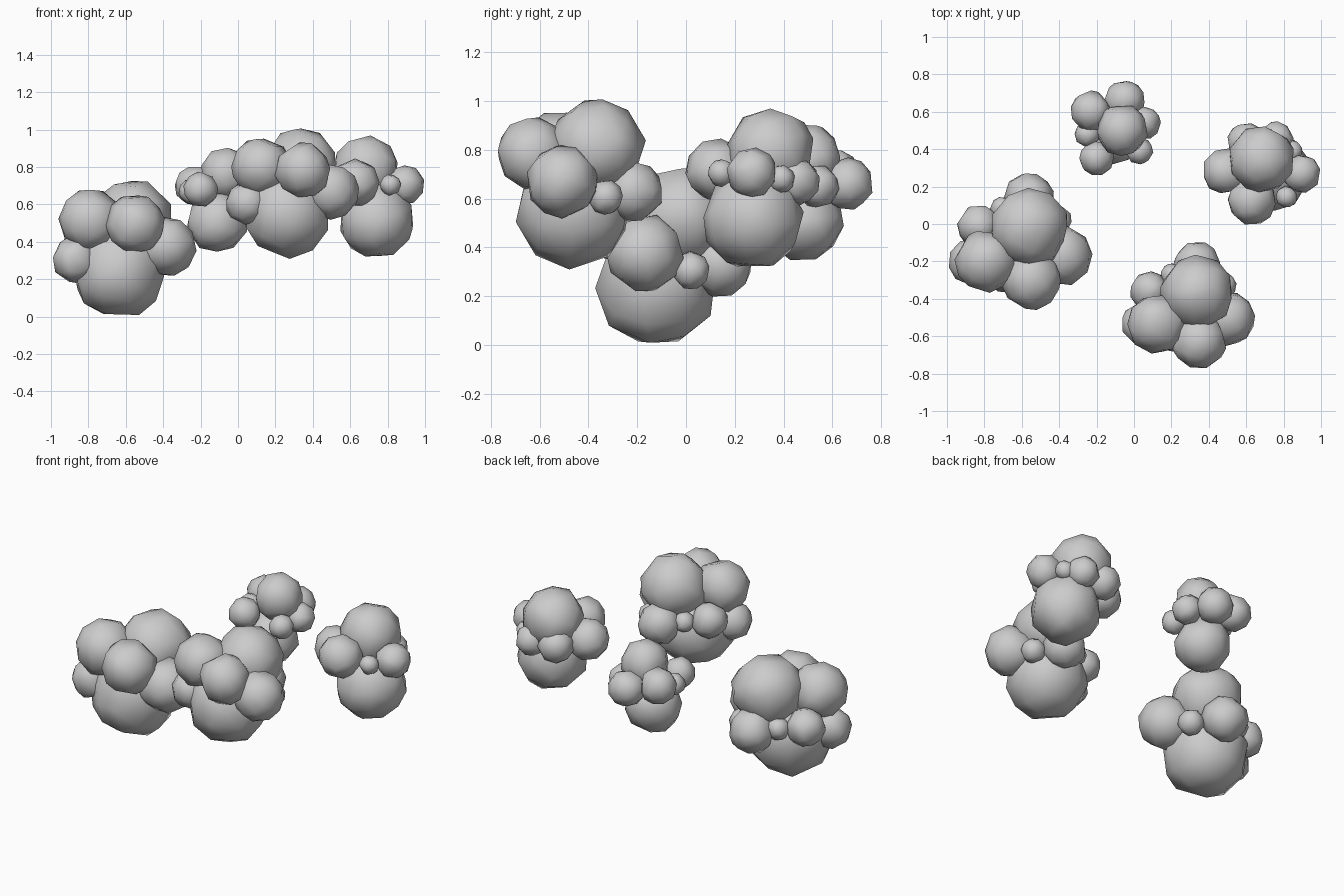
import bpy, bmesh, random, math
from mathutils import Vector, Euler

random.seed(7)


def puff(bm, centre, r):
    """Add one faceted ball: the convex hull of evenly spread, jittered points."""
    rot = Euler([random.uniform(0, 3) for _ in range(3)]).to_matrix()
    n = 36
    verts = []
    for i in range(n):
        z = 1 - (2 * i + 1) / n
        a = i * math.pi * (3 - math.sqrt(5))
        s = math.sqrt(1 - z * z)
        d = Vector((s * math.cos(a), s * math.sin(a), z))
        d += Vector([random.uniform(-0.12, 0.12) for _ in range(3)])
        verts.append(bm.verts.new(centre + rot @ d.normalized() * r * random.uniform(1.02, 1.07)))
    bmesh.ops.convex_hull(bm, input=verts)


def cluster(name, puffs, origin=(0, 0, 0), scale=1.0):
    bm = bmesh.new()
    for x, y, z, r in puffs:
        puff(bm, Vector(origin) + Vector((x, y, z)) * scale, r * scale)
    bmesh.ops.recalc_face_normals(bm, faces=bm.faces)
    mesh = bpy.data.meshes.new(name)
    bm.to_mesh(mesh)
    bm.free()
    obj = bpy.data.objects.new(name, mesh)
    bpy.context.collection.objects.link(obj)
    for p in mesh.polygons:
        p.use_smooth = True
    return obj


# Large foliage clump, relative to the centre of its base ball: x, y, z, radius
large = [
    (-0.02, -0.015, 0, 0.245),     # base
    (0.06, 0.09, 0.28, 0.205),     # crown
    (-0.17, -0.09, 0.27, 0.165),   # upper left
    (0.07, -0.19, 0.25, 0.155),    # upper front
    (0.235, -0.06, 0.13, 0.155),   # right
    (0.06, 0.25, 0.085, 0.13),     # back
    (-0.21, 0.10, 0.12, 0.11),     # back left
    (-0.25, -0.09, 0.06, 0.12),    # left
    (0.21, 0.13, 0.06, 0.075),     # small right
    (-0.08, 0.19, 0.11, 0.065),    # small back
]
cluster("foliage_left", large, (-0.62, -0.11, 0.245))
cluster("foliage_front", large, (0.28, -0.45, 0.55), 0.93)

# Medium clump on the right
cluster("foliage_right", [
    (0.74, 0.275, 0.515, 0.20),
    (0.685, 0.345, 0.79, 0.175),
    (0.63, 0.125, 0.715, 0.125),
    (0.49, 0.28, 0.68, 0.12),
    (0.895, 0.27, 0.705, 0.10),
    (0.60, 0.44, 0.67, 0.10),
    (0.76, 0.455, 0.67, 0.09),
    (0.815, 0.145, 0.705, 0.055),
    (0.845, 0.39, 0.68, 0.055),
])

# Small clump at the back
cluster("foliage_back", [
    (-0.11, 0.48, 0.505, 0.16),
    (-0.065, 0.50, 0.765, 0.135),
    (-0.23, 0.605, 0.70, 0.105),
    (-0.05, 0.66, 0.66, 0.105),
    (-0.20, 0.35, 0.68, 0.09),
    (0.055, 0.54, 0.65, 0.085),
    (0.03, 0.39, 0.64, 0.07),
    (-0.25, 0.48, 0.67, 0.065),
])
